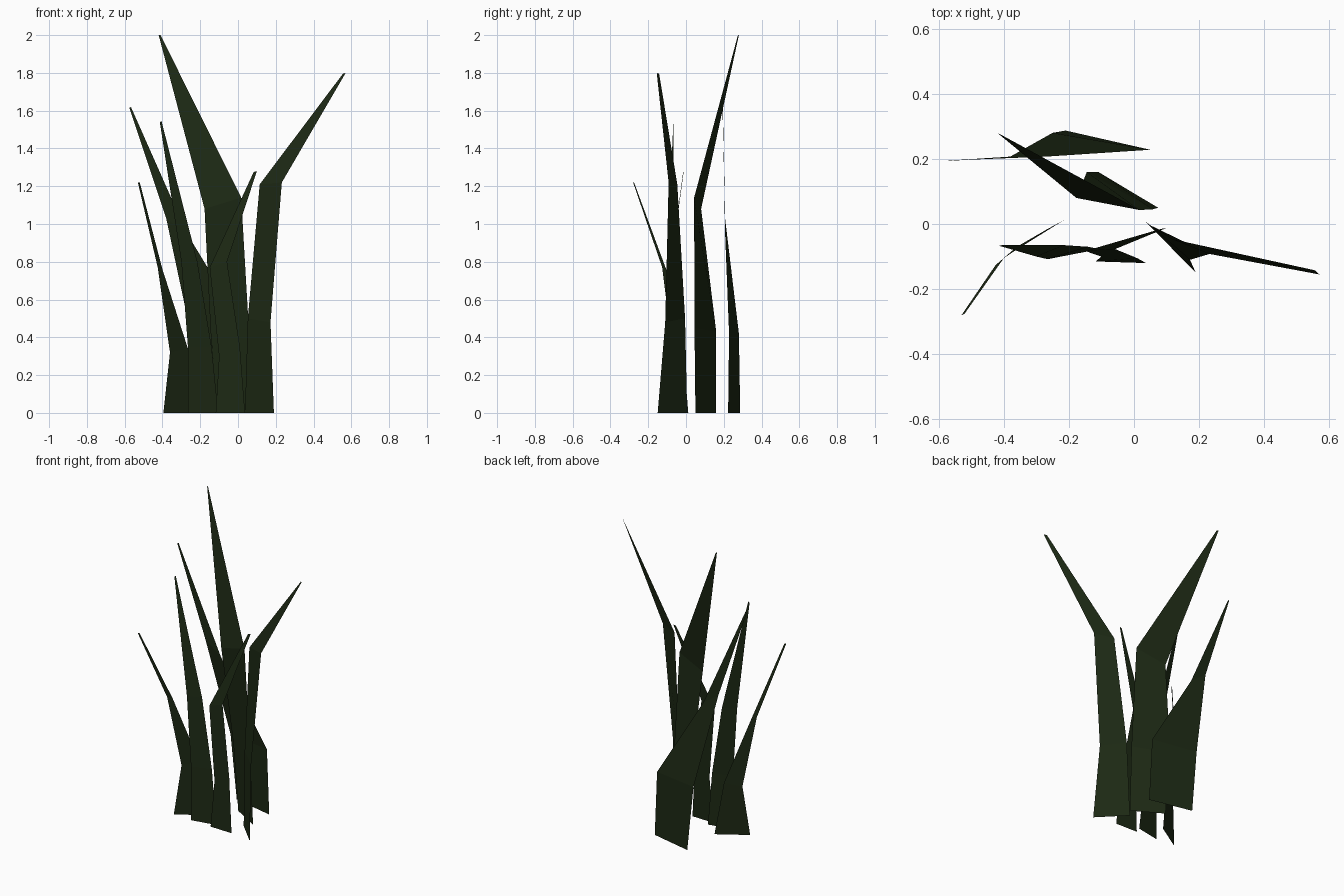
import bpy

# Dark green leaf material
green = bpy.data.materials.new("leaf_green")
green.diffuse_color = (0.012, 0.022, 0.007, 1)


def blade(name, left, right):
    """Flat strip between a left and a right edge, both running base to tip."""
    n = len(left)
    faces = [(i, n + i, n + i + 1, i + 1) for i in range(n - 1)]
    mesh = bpy.data.meshes.new(name)
    mesh.from_pydata(left + right, [], faces)
    mesh.materials.append(green)
    obj = bpy.data.objects.new(name, mesh)
    bpy.context.collection.objects.link(obj)


# Tallest blade, leaning left and back
blade("tall_blade",
      [(-.11, .16, 0), (-.145, .16, .43), (-.177, .08, 1.08), (-.42, .28, 2)],
      [(.074, .05, 0), (.057, .045, .45), (.017, .043, 1.14), (-.41, .275, 2)])

# Blade bending out to the right
blade("right_blade",
      [(.037, .006, 0), (.052, -.005, .5), (.115, -.046, 1.21), (.555, -.142, 1.795)],
      [(.19, -.15, 0), (.172, -.11, .48), (.232, -.092, 1.22), (.57, -.155, 1.8)])

# Short front blade with its tip folded right
blade("front_blade",
      [(-.118, -.115, 0), (-.1, -.1, .3), (-.15, -.083, .77), (.083, -.015, 1.275)],
      [(.037, -.12, 0), (.01, -.105, .35), (-.058, -.077, .8), (.1, -.012, 1.28)])

# Slim upright blade at front left
blade("front_left_blade",
      [(-.265, -.108, 0), (-.265, -.108, .35), (-.3, -.1, .8), (-.414, -.067, 1.54)],
      [(-.105, -.077, 0), (-.14, -.07, .35), (-.215, -.065, .8), (-.405, -.065, 1.545)])

# Wide blade at the back, leaning left
blade("back_blade",
      [(-.21, .287, 0), (-.25, .28, .42), (-.38, .207, 1.03), (-.575, .193, 1.615)],
      [(.07, .223, 0), (.05, .228, .42), (-.27, .207, .95), (-.567, .195, 1.62)])

# Small outer blade at far left
blade("left_blade",
      [(-.395, -.1, 0), (-.36, -.07, .32), (-.425, -.126, .77), (-.53, -.28, 1.22)],
      [(-.215, .012, 0), (-.265, -.015, .34), (-.4, -.105, .76), (-.52, -.275, 1.22)])
